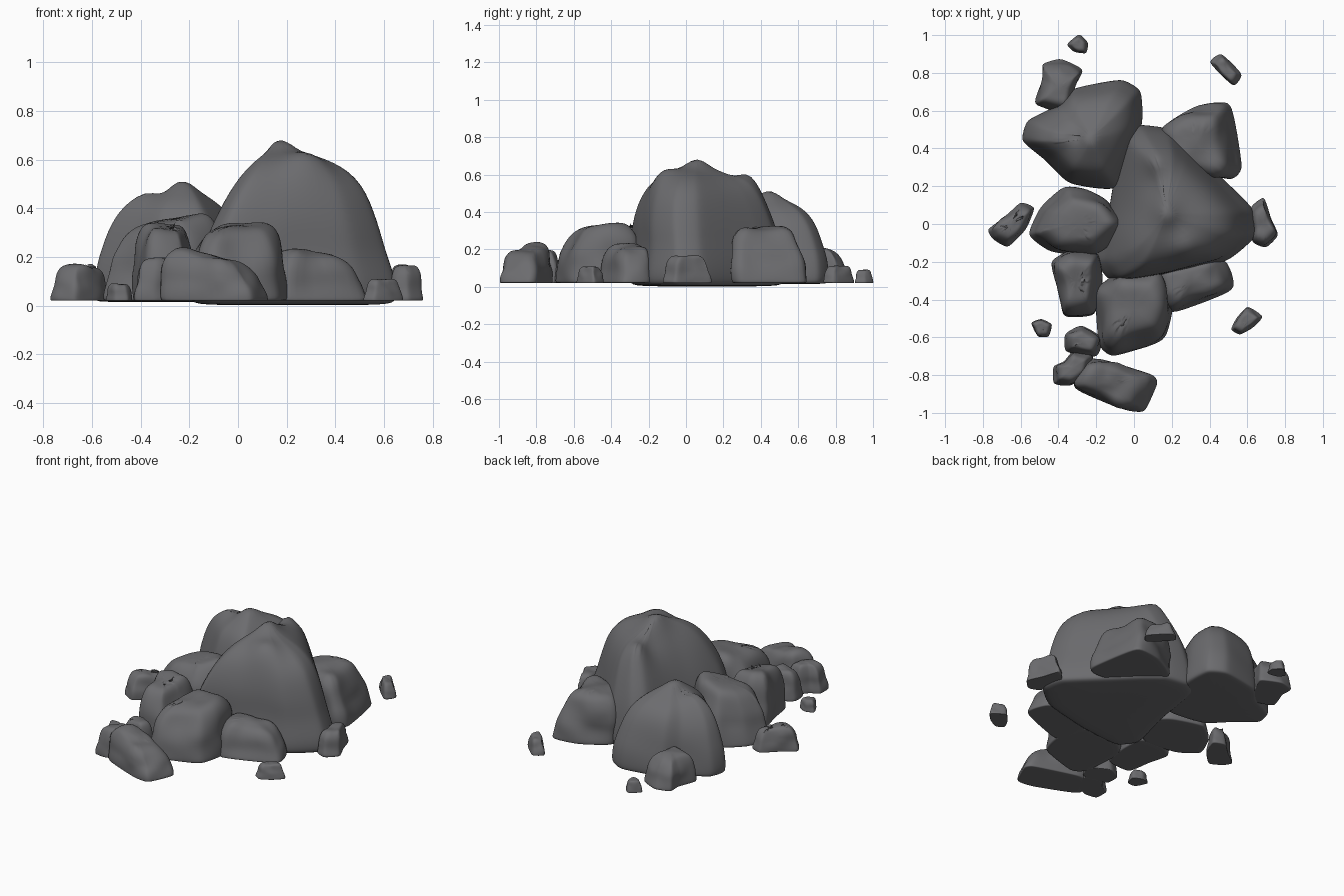
import bpy, bmesh, math
from mathutils import Vector, noise

stone = bpy.data.materials.new("dark grey stone")
stone.diffuse_color = (0.15, 0.15, 0.158, 1)
BASE = 0.02

# side profiles: (height fraction, x scale, y scale, dx, dy)
BOXY = [(0.0, 1, 1, 0, 0), (0.13, 1, 1, 0, 0), (0.42, 0.95, 0.95, 0, 0),
        (0.75, 0.86, 0.86, 0, 0), (0.97, 0.67, 0.67, 0, 0), (1.0, 0.36, 0.36, 0, 0)]
FLARED = [(0.0, 1, 1, 0, 0), (0.13, 1, 1, 0, 0), (0.45, 0.9, 0.9, 0, 0),
          (0.8, 0.78, 0.78, 0, 0), (0.98, 0.6, 0.6, 0, 0), (1.0, 0.3, 0.3, 0, 0)]


def rock(name, outline, h, tilt=(0, 0), shift=(0, 0), profile=BOXY, dip=0.0, lump=0.09,
         bumps=()):
    """Loft a ground outline up through a profile, subdivide it, then roughen it."""
    n = len(outline)
    xs, ys = [p[0] for p in outline], [p[1] for p in outline]
    cx, cy = (min(xs) + max(xs)) / 2, (min(ys) + max(ys)) / 2
    rx, ry = (max(xs) - min(xs)) / 2, (max(ys) - min(ys)) / 2
    # two points per edge keep the corners fairly tight after subdivision
    pts = []
    for i in range(n):
        a, b = Vector(outline[i]), Vector(outline[(i + 1) % n])
        pts += [a.lerp(b, 0.12), a.lerp(b, 0.88)]
    bm = bmesh.new()

    def place(x, y, f):
        k = 1 + tilt[0] * (x - cx) / rx + tilt[1] * (y - cy) / ry
        return bm.verts.new((x + shift[0] * f, y + shift[1] * f, BASE + (h - BASE) * f * k))

    rings = [[bm.verts.new((cx + (p.x - cx) * 0.93, cy + (p.y - cy) * 0.93, BASE - dip))
              for p in pts]]
    for f, sx, sy, dx, dy in profile:
        rings.append([place(cx + dx + (p.x - cx) * sx, cy + dy + (p.y - cy) * sy, f)
                      for p in pts])
    m = len(pts)
    for lo, hi in zip(rings, rings[1:]):
        for i in range(m):
            j = (i + 1) % m
            bm.faces.new((lo[i], lo[j], hi[j], hi[i]))
    top = bm.verts.new(sum((v.co for v in rings[-1]), Vector()) / m + Vector((0, 0, h * 0.02)))
    bottom = bm.verts.new((cx, cy, BASE - dip))
    for i in range(m):
        j = (i + 1) % m
        bm.faces.new((rings[-1][i], rings[-1][j], top))
        bm.faces.new((rings[0][j], rings[0][i], bottom))
    bmesh.ops.recalc_face_normals(bm, faces=bm.faces)
    for f in bm.faces:
        f.smooth = True
    mesh = bpy.data.meshes.new(name)
    bm.to_mesh(mesh)
    bm.free()
    mesh.materials.append(stone)
    ob = bpy.data.objects.new(name, mesh)
    bpy.context.collection.objects.link(ob)
    sub = ob.modifiers.new("round", 'SUBSURF')
    sub.levels = sub.render_levels = 2
    # bake the rounding, then add bumps and lumps that fade out at the ground
    baked = bpy.data.meshes.new_from_object(ob.evaluated_get(bpy.context.evaluated_depsgraph_get()))
    ob.modifiers.clear()
    ob.data = baked
    size = min(h, rx + ry)
    for v in baked.vertices:
        t = min(1, max(0, (v.co.z - BASE - 0.01) / (h * 0.35)))
        p = v.co.copy()
        q = p * (1.9 / size) + Vector((cx * 7, cy * 5, 3))
        v.co += v.normal * noise.noise(q) * lump * size * t
        for bx, by, r, dz in bumps:
            d2 = (p.x - bx) ** 2 + (p.y - by) ** 2
            v.co.z += dz * t * math.exp(-d2 / (r * r))


# two large boulders with their own profiles; the main one has a front peak and a back shelf
rock("main_boulder",
     [(-0.07, 0.48), (0.02, 0.53), (0.18, 0.51), (0.29, 0.42), (0.44, 0.27), (0.64, 0.08),
      (0.66, -0.06), (0.5, -0.2), (0.16, -0.28), (-0.13, -0.31), (-0.21, -0.2), (-0.13, 0.08)],
     0.65, dip=0.018, lump=0.02,
     profile=[(0, 1, 1, 0, 0), (0.12, 1, 1, 0, 0), (0.3, 0.92, 0.96, 0, 0),
              (0.52, 0.81, 0.91, 0.0, -0.02), (0.76, 0.63, 0.78, 0.01, -0.03),
              (0.9, 0.4, 0.56, 0.0, -0.04), (0.98, 0.14, 0.22, -0.04, -0.05)],
     bumps=[(0.28, -0.14, 0.09, 0.05), (0.17, 0.06, 0.07, 0.035), (-0.1, -0.2, 0.12, -0.05),
            (0.12, 0.35, 0.08, 0.05), (0.1, 0.22, 0.08, -0.02)])
rock("back_left_boulder",
     [(-0.33, 0.72), (-0.06, 0.77), (0.04, 0.71), (0.05, 0.53), (-0.07, 0.17),
      (-0.35, 0.21), (-0.47, 0.34), (-0.6, 0.44), (-0.57, 0.55), (-0.4, 0.63)],
     0.485, dip=0.005, lump=0.03,
     profile=[(0, 1, 1, 0, 0), (0.13, 1, 1, 0, 0), (0.38, 0.93, 0.96, 0, 0),
              (0.68, 0.8, 0.81, 0, -0.01), (0.87, 0.6, 0.58, 0, -0.02),
              (0.98, 0.22, 0.24, 0.04, -0.02)],
     bumps=[(-0.23, 0.44, 0.07, 0.03), (-0.4, 0.46, 0.08, 0.02), (-0.31, 0.46, 0.04, -0.02)])

# medium rocks: name, outline, height, tilt, shift
medium = [
    ("back_right_rock", [(0.14, 0.52), (0.33, 0.63), (0.52, 0.66), (0.58, 0.29),
                         (0.53, 0.24), (0.25, 0.27)], 0.315, (0, -0.05), (-0.04, -0.02)),
    ("left_rock", [(-0.37, 0.21), (-0.15, 0.14), (-0.04, 0.0), (-0.21, -0.18),
                   (-0.45, -0.15), (-0.57, -0.06), (-0.5, 0.09)], 0.36, (0.15, 0), (0.02, 0)),
    ("left_front_rock", [(-0.44, -0.2), (-0.35, -0.14), (-0.18, -0.15), (-0.17, -0.3),
                         (-0.2, -0.49), (-0.38, -0.5), (-0.4, -0.33)],
     0.33, (0, 0.08), (0, 0.01)),
    ("front_rock", [(-0.21, -0.36), (-0.1, -0.26), (0.15, -0.24), (0.21, -0.45),
                    (0.17, -0.62), (-0.12, -0.71), (-0.19, -0.65)],
     0.325, (0.08, 0.12), (0.0, 0.02)),
    ("right_front_rock", [(0.13, -0.25), (0.49, -0.17), (0.55, -0.35), (0.2, -0.48),
                          (0.13, -0.42)], 0.215, (-0.2, 0.1), (-0.02, 0.02)),
    ("front_slab", [(-0.34, -0.87), (-0.26, -0.72), (-0.18, -0.71), (0.11, -0.8),
                    (0.13, -0.84), (0.06, -1.0), (-0.04, -0.99)],
     0.21, (-0.25, 0.08), (-0.02, 0.01)),
    ("back_left_rock", [(-0.54, 0.63), (-0.48, 0.77), (-0.49, 0.85), (-0.39, 0.88),
                        (-0.26, 0.82), (-0.32, 0.72), (-0.34, 0.58)],
     0.2, (0.05, -0.1), (0, -0.01)),
]
for name, outline, h, tilt, shift in medium:
    rock(name, outline, h, tilt, shift)

# small loose stones, flaring towards the ground
small = [
    ("front_left_stone", [(-0.43, -0.85), (-0.43, -0.75), (-0.37, -0.73), (-0.32, -0.66),
                          (-0.21, -0.69), (-0.23, -0.8), (-0.34, -0.86)], 0.195),
    ("gap_stone", [(-0.37, -0.68), (-0.37, -0.58), (-0.28, -0.53), (-0.16, -0.6),
                   (-0.19, -0.71)], 0.2),
    ("far_left_stone", [(-0.78, -0.03), (-0.68, 0.04), (-0.6, 0.12), (-0.52, 0.09),
                        (-0.57, -0.03), (-0.67, -0.13), (-0.75, -0.08)], 0.165),
    ("far_right_stone", [(0.61, 0.09), (0.69, 0.15), (0.72, 0.04), (0.77, -0.06),
                         (0.7, -0.13), (0.62, -0.1)], 0.165),
    ("front_right_pebble", [(0.51, -0.56), (0.54, -0.5), (0.6, -0.43), (0.69, -0.49),
                            (0.63, -0.55), (0.56, -0.59)], 0.11),
    ("front_left_pebble", [(-0.55, -0.52), (-0.49, -0.5), (-0.43, -0.53), (-0.45, -0.6),
                           (-0.51, -0.6)], 0.09),
    ("back_right_pebble", [(0.39, 0.86), (0.46, 0.91), (0.58, 0.79), (0.53, 0.72)], 0.11),
    ("back_pebble", [(-0.36, 0.95), (-0.29, 1.01), (-0.24, 0.96), (-0.25, 0.9),
                     (-0.32, 0.91)], 0.09),
]
for name, outline, h in small:
    rock(name, outline, h, profile=FLARED)
